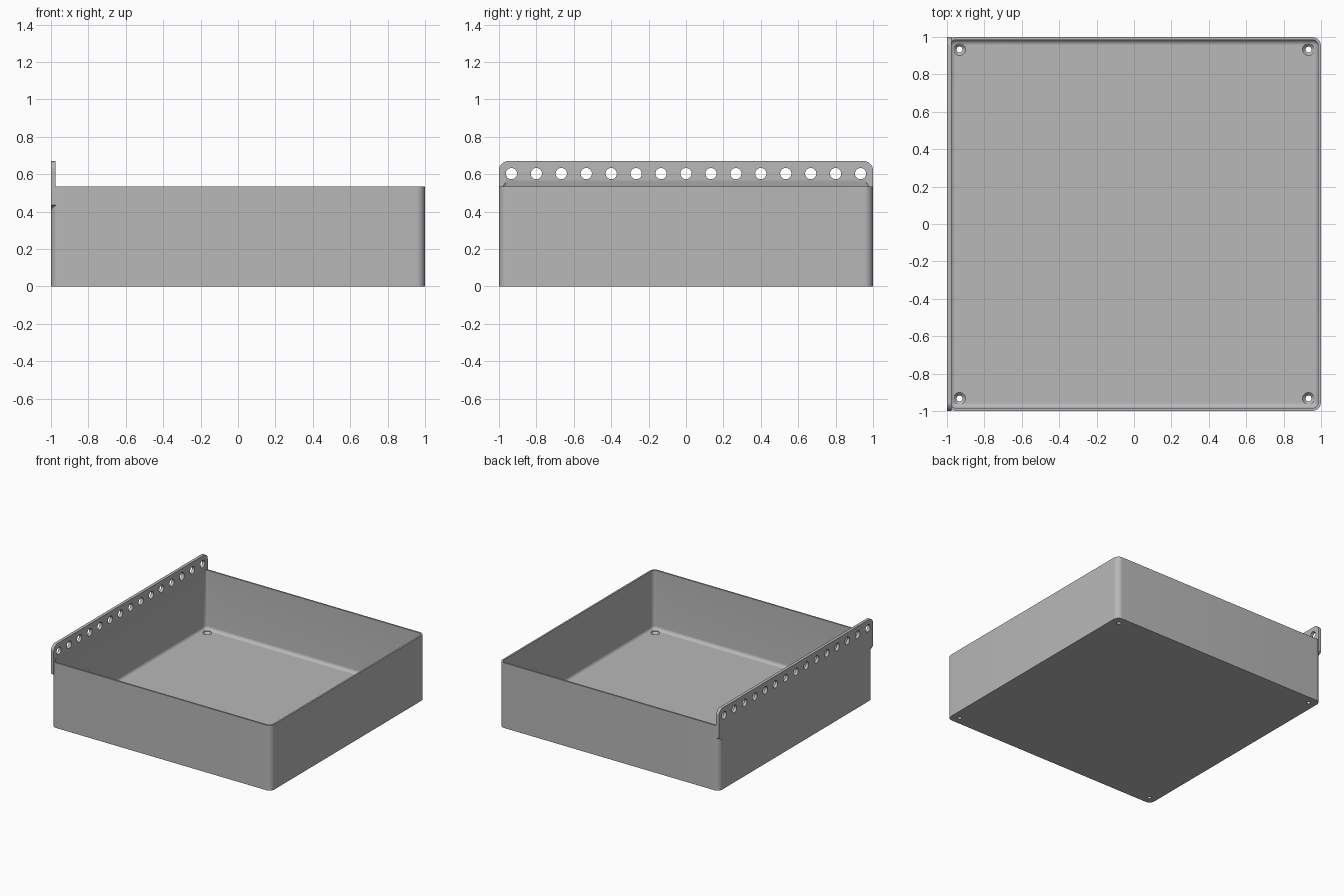
import bpy, bmesh, math

cube = bpy.data.objects.get("Cube")
if cube:
    bpy.data.objects.remove(cube, do_unlink=True)

grey = bpy.data.materials.new("plain_grey")
grey.use_nodes = True
colour = (0.48, 0.48, 0.48, 1)
grey.diffuse_color = colour
grey.node_tree.nodes["Principled BSDF"].inputs["Base Color"].default_value = colour


def rounded_square(half, radius, z, steps=10):
    c = half - radius
    pts = []
    for k, (sx, sy) in enumerate([(1, 1), (-1, 1), (-1, -1), (1, -1)]):
        for i in range(steps + 1):
            a = (k + i / steps) * math.pi / 2
            pts.append((sx * c + radius * math.cos(a), sy * c + radius * math.sin(a), z))
    return pts


def circle(x, y, radius, z, sides=32):
    return [(x + radius * math.cos(2 * math.pi * i / sides),
             y + radius * math.sin(2 * math.pi * i / sides), z) for i in range(sides)]


def loft(bm, loops):
    """Skin a closed solid through equal-length loops."""
    rings = [[bm.verts.new(p) for p in loop] for loop in loops]
    n = len(rings[0])
    for a, b in zip(rings, rings[1:]):
        for i in range(n):
            j = (i + 1) % n
            bm.faces.new((a[i], a[j], b[j], b[i]))
    bm.faces.new(rings[0][::-1])
    bm.faces.new(rings[-1])


def make(name, solids):
    bm = bmesh.new()
    for loops in solids:
        loft(bm, loops)
    bmesh.ops.recalc_face_normals(bm, faces=bm.faces)
    mesh = bpy.data.meshes.new(name)
    bm.to_mesh(mesh)
    bm.free()
    mesh.materials.append(grey)
    obj = bpy.data.objects.new(name, mesh)
    bpy.context.collection.objects.link(obj)
    return obj


def combine(target, other, operation):
    mod = target.modifiers.new(other.name, "BOOLEAN")
    mod.operation, mod.solver, mod.object = operation, "EXACT", other
    bpy.context.view_layer.objects.active = target
    bpy.ops.object.modifier_apply(modifier=mod.name)
    bpy.data.objects.remove(other, do_unlink=True)


# Solid outer block with rounded vertical corners
height, floor, wall, corner = 0.535, 0.05, 0.985, 0.045
tray = make("storage_tray", [[rounded_square(0.999, corner, z) for z in (0, height)]])

# Hanging rail with rounded top and sloped undersides at its ends
top, bend = 0.67, 0.05
side = [(0.955, 0.405), (1, 0.435)]
for i in range(9):
    a = i / 8 * math.pi / 2
    side.append((1 - bend + bend * math.cos(a), top - bend + bend * math.sin(a)))
outline = side + [(-y, z) for y, z in reversed(side)]
rail = make("hanging_rail", [[[(x, y, z) for y, z in outline] for x in (-1, -0.975)]])
combine(tray, rail, "UNION")

# Inner pocket: filleted floor edge, tapered where it cuts under the rail
fillet, inner = 0.028, 0.032
loops = []
for i in range(9):
    a = i / 8 * math.pi / 2
    inset = fillet * (1 - math.sin(a))
    loops.append(rounded_square(wall - inset, inner - inset, floor + fillet * (1 - math.cos(a))))
loops.append(rounded_square(wall, inner, 0.54))
loops.append(rounded_square(wall - 0.013, inner - 0.013, 0.565))
combine(tray, make("pocket_cutter", [loops]), "DIFFERENCE")

# Row of peg holes through the rail
spacing = 2 / 15
pegs = [[[(x, p, z) for z, p, x in circle(0.603, (i - 7) * spacing, 0.03, depth)]
         for depth in (-1.1, -0.9)] for i in range(15)]
combine(tray, make("peg_hole_cutter", pegs), "DIFFERENCE")

# Countersunk screw holes in the floor corners
screws = []
for x in (-0.933, 0.933):
    for y in (-0.933, 0.933):
        screws.append([circle(x, y, r, z) for r, z in
                       [(0.016, -0.1), (0.016, floor - 0.02), (0.032, floor - 0.004), (0.032, 0.1)]])
combine(tray, make("screw_hole_cutter", screws), "DIFFERENCE")

# Smooth the rounded areas and keep the edges crisp
bpy.ops.object.select_all(action="DESELECT")
tray.select_set(True)
bpy.context.view_layer.objects.active = tray
bpy.ops.object.shade_smooth_by_angle(angle=math.radians(30))
